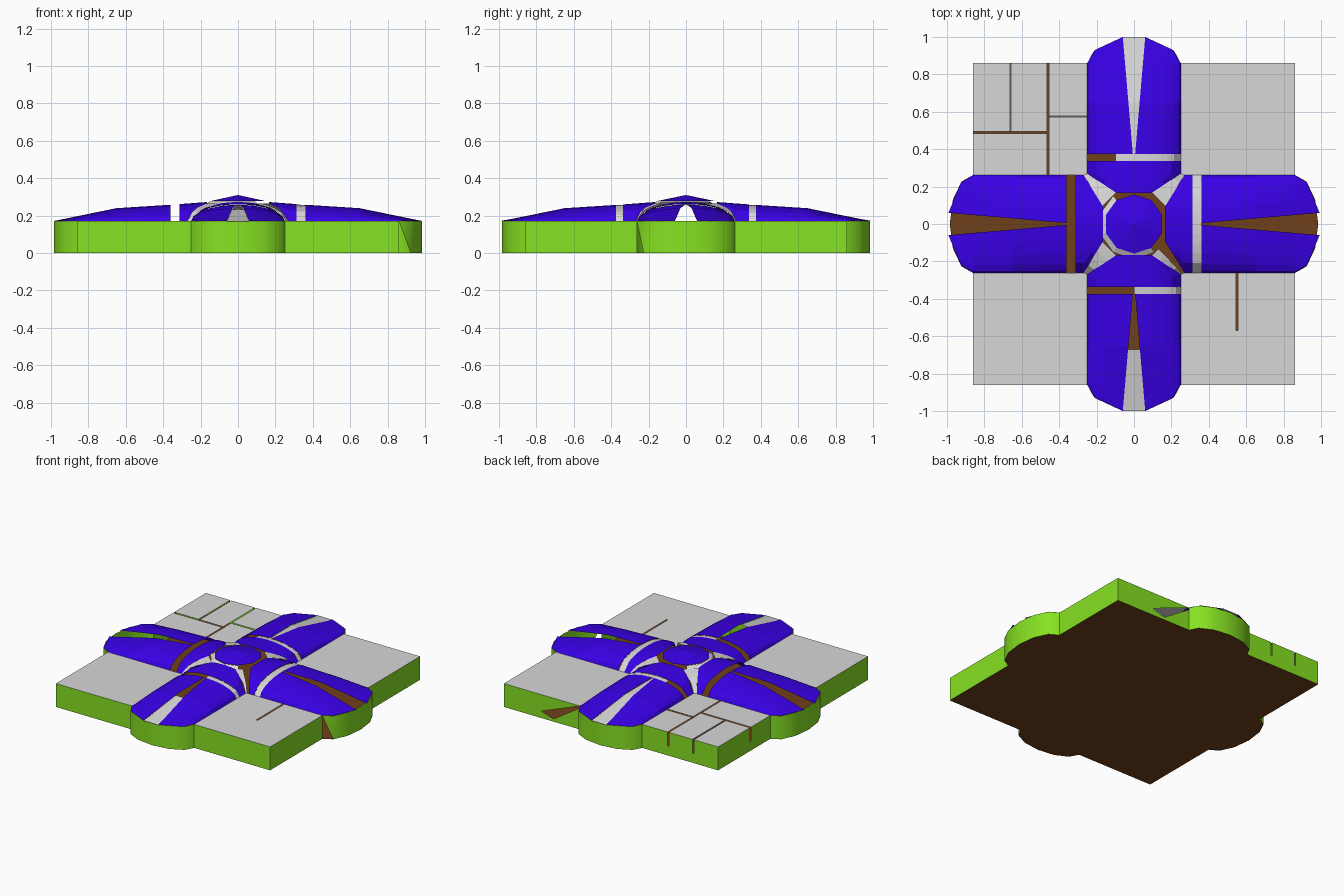
import bpy, bmesh, math

if "Cube" in bpy.data.objects:
    bpy.data.objects.remove(bpy.data.objects["Cube"])

def mat(name, r, g, b):
    m = bpy.data.materials.new(name)
    m.diffuse_color = (r, g, b, 1)
    m.use_nodes = True
    m.node_tree.nodes["Principled BSDF"].inputs["Base Color"].default_value = m.diffuse_color
    return m

GREEN = mat("wall_green", .24, .76, .016)
BLUE = mat("roof_blue", .042, .0, .82)
BROWN = mat("floor_brown", .16, .05, .010)
GRAY = mat("slab_gray", .68, .68, .68)
SLATE = mat("slot_slate", .10, .11, .10)

H = .17      # wall height
B = .86      # half size of the square blocks

def make(name, faces, material, smooth=False):
    """Object from a list of faces, each a list of 3D points."""
    bm = bmesh.new()
    for f in faces:
        bm.faces.new([bm.verts.new(p) for p in f])
    bmesh.ops.remove_doubles(bm, verts=bm.verts, dist=.0005)
    for f in bm.faces:
        f.smooth = smooth
    me = bpy.data.meshes.new(name)
    bm.to_mesh(me)
    bm.free()
    me.materials.append(material)
    ob = bpy.data.objects.new(name, me)
    bpy.context.collection.objects.link(ob)
    return ob

def lerp(pts, t):
    for (a, u), (b, v) in zip(pts, pts[1:]):
        if t <= b:
            return u + (v - u) * max(0, (t - a) / (b - a))
    return pts[-1][1]

# ridge height along a wing, and the tapering slit in its roof
RIDGE = [(0, .275), (.17, .272), (.36, .258), (.65, .24), (B, .197), (.93, .183), (1, H)]
SLIT = [(.36, .005), (1, .06)]
T_IN, W_IN = .167, .095      # inner end of the roof panels at the dome

def half_width(t, h):
    return lerp([(0, h), (B, h), (.93, h * .84), (1, .06)], t)

def vault(t, w, h, drop=0):
    u = min(1, abs(w) / half_width(t, h))
    return H + (lerp(RIDGE, t) - H) * math.sqrt(1 - u * u) - drop

class Wing:
    """Local frame of one wing: t runs outward, w sideways."""
    def __init__(self, k):
        self.c, self.s = [(1, 0), (0, 1), (-1, 0), (0, -1)][k]
        self.ew = k % 2 == 0
        self.h = .262 if self.ew else .25
        self.stretch = .992 if self.ew else 1.0
        self.inner, self.outer = (.312, .36) if self.ew else (.338, .375)

    def at(self, t, w, z):
        if t > B:
            t = B + (t - B) * (self.stretch - B) / (1 - B)
        return (t * self.c - w * self.s, t * self.s + w * self.c, z)

    def narrow(self, t):
        return lerp([(T_IN, W_IN), (.27, self.h)], t)

    def sheet(self, ts, lo, hi, n, drop=0):
        """Curved grid over the vault between the side limits lo(t), hi(t)."""
        def p(t, i):
            f = math.sin(i / n * math.pi / 2) if n < 6 else i / n
            w = lo(t) + (hi(t) - lo(t)) * f
            return self.at(t, w, vault(t, w, self.h, drop))
        out = []
        for a, b in zip(ts, ts[1:]):
            for i in range(n):
                q = [p(a, i), p(b, i), p(b, i + 1), p(a, i + 1)]
                q = [v for j, v in enumerate(q) if math.dist(v, q[j - 1]) > .001]
                if len(q) > 2:
                    out.append(q)
        return out

    def arc(self, n=6):
        pts = []
        for i in range(n + 1):
            a = math.pi * (i / n - .5)
            t, w = B + .125 * math.cos(a), self.h * math.sin(a)
            pts.append((t * self.c - w * self.s, t * self.s + w * self.c))
        return pts

names = ["east", "north", "west", "south"]
wings = [Wing(k) for k in range(4)]

# floor following the whole outline
outline = []
for wg, corner in zip(wings, [(B, B), (-B, B), (-B, -B), (B, -B)]):
    outline += wg.arc() + [corner]
make("floor", [[(x, y, 0) for x, y in outline]], BROWN)

for name, wg in zip(names, wings):
    # rounded end wall; the east one has an open corner triangle
    pts = wg.arc()
    faces = []
    for i, (a, b) in enumerate(zip(pts, pts[1:])):
        f = [(*a, 0), (*b, 0), (*b, H), (*a, H)]
        faces.append(f[1:] if name == "east" and i == 0 else f)
    make(name + "_end_wall", faces, GREEN, True)

    # two roof halves beside the tapering slit
    ts = [wg.outer, .65, B, .93, 1]
    slit = lambda t: lerp(SLIT, t)
    edge = lambda t: half_width(t, wg.h)
    faces = wg.sheet(ts, slit, edge, 5)
    faces += [f[::-1] for f in wg.sheet(ts, lambda t: -slit(t), lambda t: -edge(t), 5)]
    make(name + "_wing_roof", faces, BLUE)

    # inner roof panel narrowing to the dome
    make(name + "_inner_roof", wg.sheet([T_IN, .22, .27, wg.inner],
         lambda t: -wg.narrow(t), wg.narrow, 10), BLUE)

    # skylight panes left in the gaps
    lo, hi = {"east": (-wg.h, wg.h), "north": (-wg.h, .1),
              "south": (0, wg.h), "west": (0, 0)}[name]
    panes = []
    if hi > lo:
        panes += wg.sheet([wg.inner, wg.outer], lambda t: lo, lambda t: hi, 10, .002)
    if not wg.ew:
        start = [wg.outer, .65] if name == "north" else [.67]
        panes += wg.sheet(start + [B, .93, 1], lambda t: -slit(t), slit, 6, .002)
    if panes:
        make(name + "_skylight", panes, GRAY)

# central dome
N, R, RIM = 10, .158, .277
ring = [(math.cos(2 * math.pi * (i + .5) / N), math.sin(2 * math.pi * (i + .5) / N)) for i in range(N)]
make("central_dome", [[(R * a[0], R * a[1], RIM), (R * b[0], R * b[1], RIM), (0, 0, .31)]
                      for a, b in zip(ring, ring[1:] + ring[:1])], BLUE)

# panes around the dome
panes = []
for i in range(3, 8):
    a, b = ring[i], ring[(i + 1) % N]
    panes.append([(r * p[0], r * p[1], z) for r, z, p in
                  [(R, RIM - .002, a), (.188, .258, a), (.188, .258, b), (R, RIM - .002, b)]])
make("dome_skylight", panes, GRAY)

# panes in the four diagonal valleys, the south-east one only half filled
panes = []
for sx, sy in [(1, 1), (-1, 1), (-1, -1), (1, -1)]:
    rows = []
    for t in (T_IN, .195, .22, .245, .27):
        we, wn = wings[0].narrow(t), wings[1].narrow(t)
        e = (t * sx, we * sy, vault(t, we, wings[0].h) - .001)
        n = (wn * sx, t * sy, vault(t, wn, wings[1].h) - .001)
        if (sx, sy) == (1, -1):
            e = tuple((u + v) / 2 for u, v in zip(e, n))
        rows.append((e, n))
    for (a, b), (c, d) in zip(rows, rows[1:]):
        f = [a, c, d, b]
        panes.append(f if sx * sy > 0 else f[::-1])
make("valley_skylight", panes, GRAY)

# outer walls of the four corner blocks
E = .005     # half width of the slots between shops

def wall(p, q, slots=(), depth=.07, notch=()):
    L = math.dist(p, q)
    prof = [(0, 0), (L, 0)] + (list(notch) or [(L, H)])
    for s in sorted(slots, reverse=True):
        prof += [(s + E, H), (s + E, depth), (s - E, depth), (s - E, H)]
    prof.append((0, H))
    return [(p[0] + (q[0] - p[0]) * s / L, p[1] + (q[1] - p[1]) * s / L, z) for s, z in prof]

X, Y = .25, .262
for name, x0, x1, y0, y1, sides in [("northeast", X, B, Y, B, (1, 2)),
                                    ("northwest", -B, -X, Y, B, (2, 3)),
                                    ("southwest", -B, -X, -B, -Y, (3, 0)),
                                    ("southeast", X, B, -B, -Y, (0, 1))]:
    c = [(x0, y0), (x1, y0), (x1, y1), (x0, y1)]
    faces = []
    for i in sides:
        slots, notch = (), ()
        if name == "northwest":
            slots = {2: (.21, .41), 3: (.37,)}[i]
        if name == "northeast" and i == 2:
            notch = [(.61, .155), (.40, .02), (.30, .05), (.61, H)]
        faces.append(wall(c[i], c[(i + 1) % 4], slots, notch=notch))
    make(name + "_block_walls", faces, GREEN)

def flat(name, rects, z, material):
    make(name, [[(a, c, z), (b, c, z), (b, d, z), (a, d, z)] for a, b, c, d in rects], material)

# flat block roofs, split by the slots
slabs = {
    "northeast": [(X, B, Y, B)],
    "southwest": [(-B, -X, -B, -Y)],
    "northwest": [(-B, -.66 - E, .49 + E, B), (-.66 + E, -.46 - E, .49 + E, B),
                  (-B, -.46 - E, Y, .49 - E), (-.46 + E, -X, .575 + E, B),
                  (-.46 + E, -X, Y, .575 - E)],
    "southeast": [(X, .55 - E, -.57, -Y), (.55 + E, B, -.57, -Y), (X, B, -B, -.57)],
}
for name, rects in slabs.items():
    flat(name + "_flat_roof", rects, H, GRAY)

# dark strips inside two of the slots
flat("slot_strips", [(-.66 - E, -.66 + E, .495, B), (-.455, -X, .575 - E, .575 + E)],
     H - .005, SLATE)
